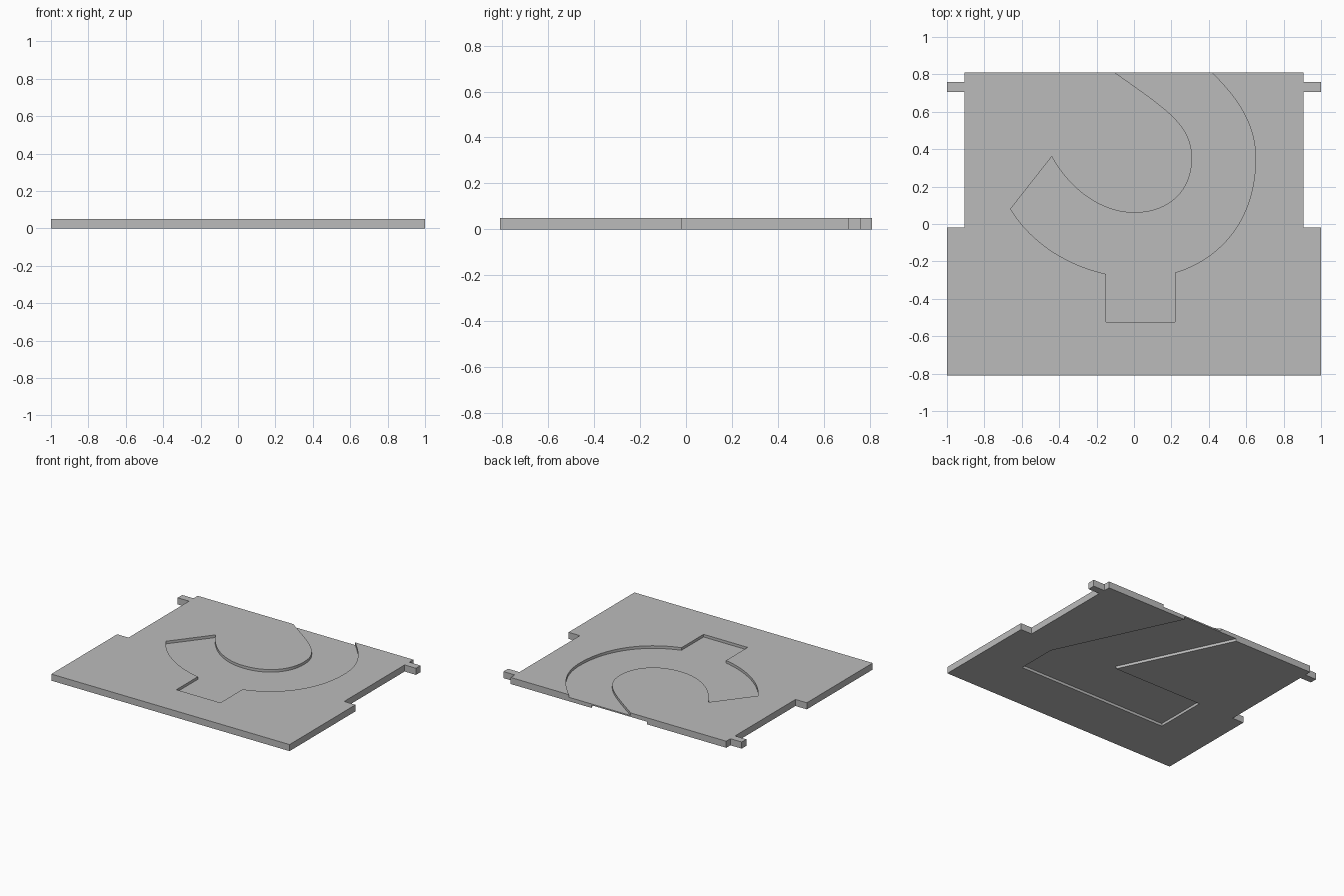
import bpy, bmesh
from mathutils import Vector
from mathutils.geometry import interpolate_bezier

if "Cube" in bpy.data.objects:
    bpy.data.objects.remove(bpy.data.objects["Cube"])

THICK = 0.05
DEPTH = 0.02

grey = bpy.data.materials.new("light grey")
grey.use_nodes = True
colour = (0.5, 0.5, 0.5, 1)
grey.diffuse_color = colour
grey.node_tree.nodes["Principled BSDF"].inputs["Base Color"].default_value = colour


def slab(name, outline, z0, z1):
    """Extrude a flat outline into a prism."""
    bm = bmesh.new()
    face = bm.faces.new([bm.verts.new((x, y, z0)) for x, y in outline])
    ext = bmesh.ops.extrude_face_region(bm, geom=[face])["geom"]
    verts = [v for v in ext if isinstance(v, bmesh.types.BMVert)]
    bmesh.ops.translate(bm, verts=verts, vec=(0, 0, z1 - z0))
    bmesh.ops.recalc_face_normals(bm, faces=bm.faces)
    mesh = bpy.data.meshes.new(name)
    bm.to_mesh(mesh)
    bm.free()
    mesh.materials.append(grey)
    obj = bpy.data.objects.new(name, mesh)
    bpy.context.collection.objects.link(obj)
    return obj


def arc(p, h1, h2, q, n=20):
    """Points along a Bezier arc from p to q."""
    pts = interpolate_bezier(*[Vector((*c, 0)) for c in (p, h1, h2, q)], n)
    return [(v.x, v.y) for v in pts]


# Plate: wide front half, narrower back half with a small tab on each side
half = [(1, -0.81), (1, -0.02), (0.905, -0.02), (0.905, 0.705),
        (1, 0.705), (1, 0.76), (0.905, 0.76), (0.905, 0.81)]
plate = slab("plate", half + [(-x, y) for x, y in reversed(half)], 0, THICK)

# Upper recess: curved channel with a square foot, open at the back edge
hook = [(0.41, 0.9)]
hook += arc((0.41, 0.815), (0.57, 0.66), (0.65, 0.52), (0.65, 0.35))
hook += arc((0.65, 0.35), (0.65, 0.04), (0.48, -0.18), (0.22, -0.26))
hook += [(0.22, -0.525), (-0.15, -0.525)]
hook += arc((-0.15, -0.267), (-0.36, -0.22), (-0.55, -0.1), (-0.66, 0.08))
hook += arc((-0.44, 0.36), (-0.34, 0.18), (-0.17, 0.06), (0, 0.06))
hook += arc((0, 0.06), (0.19, 0.06), (0.31, 0.18), (0.31, 0.35))[1:]
hook += arc((0.31, 0.35), (0.31, 0.53), (0.18, 0.61), (-0.11, 0.815))[1:]
hook += [(-0.11, 0.9)]
clean = [p for i, p in enumerate(hook) if p != hook[i - 1]]
upper = slab("upper_recess_cutter", clean, THICK - DEPTH, THICK + 0.05)

# Lower recess: straight-sided channel, open at the back edge
bent = [(-0.6, -0.417), (0.656, -0.417), (0.656, -0.11), (0.225, 0.81),
        (0.183, 0.9), (-0.284, 0.9), (-0.24, 0.81), (0.15, -0.015), (-0.6, -0.015)]
lower = slab("lower_recess_cutter", bent, -0.05, DEPTH)

# Cut both recesses
bpy.context.view_layer.objects.active = plate
for cutter in (upper, lower):
    mod = plate.modifiers.new("recess", "BOOLEAN")
    mod.operation = "DIFFERENCE"
    mod.solver = "EXACT"
    mod.object = cutter
    bpy.ops.object.modifier_apply(modifier=mod.name)
    bpy.data.objects.remove(cutter)
